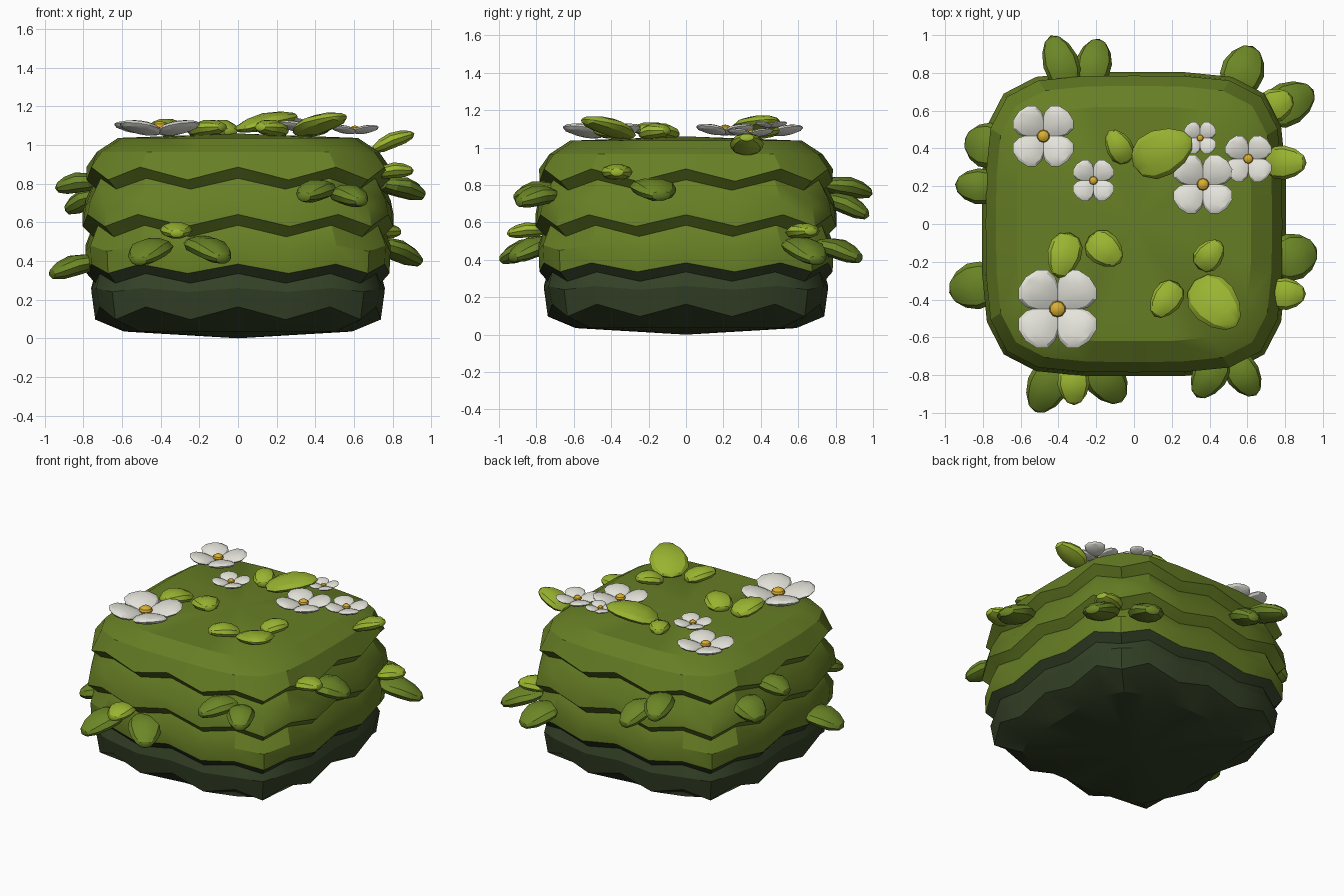
import bpy, bmesh, math
from mathutils import Matrix, Vector

if "Cube" in bpy.data.objects:
    bpy.data.objects.remove(bpy.data.objects["Cube"])


def material(name, rgb):
    m = bpy.data.materials.new(name)
    m.diffuse_color = (*rgb, 1)
    m.use_nodes = True
    m.node_tree.nodes["Principled BSDF"].inputs["Base Color"].default_value = m.diffuse_color
    return m


GREEN = material("bush green", (0.135, 0.21, 0.018))
DARK = material("dark base green", (0.034, 0.053, 0.02))
OLIVE = material("deep leaf green", (0.15, 0.24, 0.02))
LIME = material("lime leaf green", (0.32, 0.46, 0.03))
WHITE = material("petal white", (0.78, 0.78, 0.71))
YELLOW = material("flower yellow", (0.70, 0.43, 0.03))


def finish(bm, name, mats):
    bmesh.ops.recalc_face_normals(bm, faces=bm.faces)
    me = bpy.data.meshes.new(name)
    bm.to_mesh(me)
    bm.free()
    for m in mats:
        me.materials.append(m)
    ob = bpy.data.objects.new(name, me)
    bpy.context.collection.objects.link(ob)
    bpy.context.view_layer.objects.active = ob
    bpy.ops.object.select_all(action='DESELECT')
    ob.select_set(True)
    bpy.ops.object.shade_smooth_by_angle(angle=math.radians(28))
    return ob


# Clipped bush: stacked rounded-square rings, alternate points form the zigzag
RINGS = [  # half width, height, zigzag amplitude
    (0.62, 1.037, 0), (0.73, 0.965, 0.0), (0.785, 0.853, 0.033),
    (0.735, 0.80, 0.028), (0.79, 0.70, 0.015), (0.805, 0.61, 0.031),
    (0.75, 0.555, 0.03), (0.79, 0.465, 0.015), (0.785, 0.36, 0.024),
    (0.74, 0.31, 0.025), (0.76, 0.25, 0.01), (0.74, 0.13, 0.033),
    (0.59, 0.035, 0)]
GREEN_RINGS = 8
bm = bmesh.new()
loops = []
for w, z, amp in RINGS:
    ring = []
    for side in range(4):
        rot = Matrix.Rotation(side * math.pi / 2, 3, 'Z')
        for k in range(6):
            u = -1 + k / 3
            s = w * (1 + abs(u) ** 4.5) ** (-1 / 4.5)
            p = rot @ Vector((s, s * u, z + (amp if k % 2 else -amp)))
            ring.append(bm.verts.new(p))
    loops.append(ring)
for i in range(len(loops) - 1):
    for k in range(24):
        j = (k + 1) % 24
        f = bm.faces.new((loops[i][k], loops[i][j], loops[i + 1][j], loops[i + 1][k]))
        f.material_index = 0 if i < GREEN_RINGS else 1
for ring, z, mi in ((loops[0], 1.06, 0), (loops[-1], 0.0, 1)):
    tip = bm.verts.new((0, 0, z))
    for k in range(24):
        bm.faces.new((ring[k], ring[(k + 1) % 24], tip)).material_index = mi
finish(bm, "bush_body", (GREEN, DARK))


# Leaves: plump lens shapes, narrower at the tip
def leaf(name, pos, az, pitch, size, mat):
    length, width, thick = size
    bm = bmesh.new()
    bmesh.ops.create_uvsphere(bm, u_segments=10, v_segments=6, radius=0.5)
    bm.transform(Matrix.Rotation(math.pi / 2, 4, 'Y'))
    for v in bm.verts:
        taper = 1 - 0.35 * v.co.x
        v.co = Vector((v.co.x * length, v.co.y * width * taper,
                       v.co.z * thick + 0.06 * thick * math.cos(v.co.x * 6)))
    bm.transform(Matrix.Translation(pos)
                 @ Matrix.Rotation(math.radians(az), 4, 'Z')
                 @ Matrix.Rotation(-math.radians(pitch), 4, 'Y'))
    finish(bm, name, (mat,))


TOP_LEAVES = [  # x, y, z, heading, pitch, length, width
    (.15, .38, 1.12, 25, 12, .35, .25), (-.08, .41, 1.085, 120, 8, .20, .14),
    (.43, -.42, 1.11, -48, 16, .34, .25), (.17, -.40, 1.085, 235, 8, .22, .16),
    (.40, -.165, 1.085, 50, 8, .19, .15), (-.37, -.165, 1.09, 255, 8, .25, .18),
    (-.155, -.135, 1.085, -40, 8, .22, .18), (.80, .325, 1.02, 0, 22, .24, .18),
    # small pale leaves on the sides
    (-.32, -.85, .555, 272, -5, .22, .17), (.81, -.37, .865, 0, 5, .20, .17),
    (.75, .63, .55, 25, 5, .20, .18)]
for n, (x, y, z, az, pitch, l, w) in enumerate(TOP_LEAVES):
    leaf(f"pale_leaf_{n}", (x, y, z), az, pitch, (l, w, .085), LIME)

SIDE_LEAVES = [
    # front
    (-.46, -.86, .45, 245, -18, .32, .22), (-.15, -.82, .46, 305, -18, .32, .22),
    (.40, -.80, .76, 240, -10, .28, .19), (.58, -.80, .735, 302, -10, .26, .18),
    # right
    (.85, -.17, .775, 20, -14, .26, .25), (.82, .64, .45, 28, -20, .32, .23),
    # back
    (.58, .82, .45, 68, -18, .28, .23), (-.39, .86, .785, 110, -10, .30, .19),
    (-.21, .86, .69, 78, -22, .27, .19),
    # left
    (-.83, .20, .80, 175, -8, .24, .19), (-.79, .42, .71, 165, -22, .24, .24),
    (-.85, -.33, .37, 195, -16, .28, .25)]
for n, (x, y, z, az, pitch, l, w) in enumerate(SIDE_LEAVES):
    leaf(f"side_leaf_{n}", (x, y, z), az, pitch, (l, w, .11), OLIVE)


# Flowers: four broad petals around a yellow button
def flower(n, x, y, z, r):
    bm = bmesh.new()
    for k in range(4):
        got = bmesh.ops.create_uvsphere(bm, u_segments=12, v_segments=6, radius=1)
        a = math.radians(45 + 90 * k)
        m = (Matrix.Rotation(a, 4, 'Z') @ Matrix.Translation((.57 * r, 0, .04 * r))
             @ Matrix.Rotation(math.radians(-14), 4, 'Y'))
        for v in got["verts"]:
            c = v.co
            wide = 1 + .3 * c.x
            v.co = m @ Vector((c.x * .53 * r, c.y * .50 * r * wide,
                               c.z * .14 * r))
    petals = len(bm.faces)
    bmesh.ops.create_uvsphere(
        bm, u_segments=10, v_segments=6, radius=.2 * r,
        matrix=Matrix.Translation((0, 0, .06 * r)) @ Matrix.Diagonal((1, 1, .7, 1)))
    bm.faces.ensure_lookup_table()
    for f in bm.faces[petals:]:
        f.material_index = 1
    bm.transform(Matrix.Translation((x, y, z)))
    finish(bm, f"flower_{n}", (WHITE, YELLOW))


FLOWERS = [(-.48, .465, 1.085, .17), (-.215, .23, 1.08, .115), (-.405, -.45, 1.08, .22),
           (.365, .21, 1.09, .165), (.35, .455, 1.12, .09), (.605, .345, 1.075, .13)]
for n, f in enumerate(FLOWERS):
    flower(n, *f)
